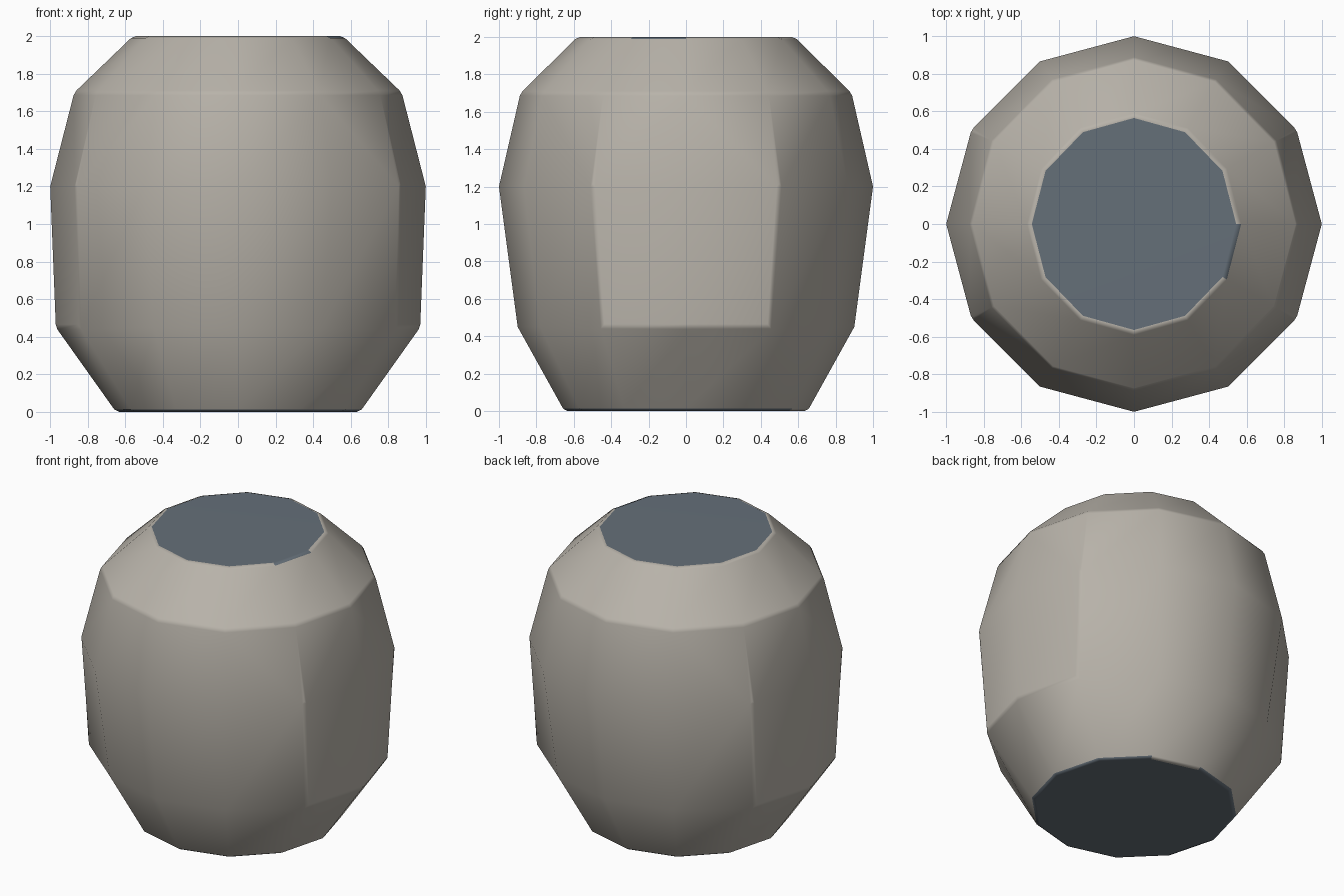
import bpy
import bmesh
from math import atan2, cos, degrees, pi, radians, sin

cube = bpy.data.objects.get("Cube")
if cube:
    bpy.data.objects.remove(cube, do_unlink=True)


def make_material(name, colour):
    mat = bpy.data.materials.new(name)
    mat.use_nodes = True
    mat.diffuse_color = (*colour, 1)
    mat.node_tree.nodes["Principled BSDF"].inputs["Base Color"].default_value = (*colour, 1)
    return mat


SIDES = 12
# Height, radius, sideways scale, outward push of the side panels
PROFILE = [
    (0.0, 0.65, 1.0, 0.0),
    (0.45, 0.90, 1.0, 0.07),
    (1.2, 1.0, 1.0, 0.0),
    (1.7, 0.885, 0.985, 0.0),
    (2.0, 0.58, 0.965, 0.0),
]

# Twelve-sided barrel wall
bm = bmesh.new()
rings = []
for z, radius, x_scale, push in PROFILE:
    ring = []
    for i in range(SIDES):
        a = 2 * pi * i / SIDES
        x = radius * cos(a) * x_scale
        if abs(cos(a)) > 0.8:
            x += push if x > 0 else -push
        ring.append(bm.verts.new((x, radius * sin(a), z)))
    rings.append(ring)
for low, high in zip(rings, rings[1:]):
    for i in range(SIDES):
        j = (i + 1) % SIDES
        bm.faces.new((low[i], low[j], high[j], high[i]))

# Flat end caps
bm.faces.new(rings[0][::-1])
bm.faces.new(rings[-1])
bm.normal_update()

# Narrow bevels on the rims, the shoulder and the panel edges
sharp = [e for e in bm.edges if e.calc_face_angle(0) > radians(30.5)]
bmesh.ops.bevel(bm, geom=sharp, offset=0.015, offset_type='OFFSET',
                segments=1, profile=0.5, affect='EDGES', material=-1)
bm.normal_update()

# Slate caps and bottom rim, with one odd rim face at each end
for face in bm.faces:
    face.smooth = True
    c = face.calc_center_median()
    angle = degrees(atan2(c.y, c.x))
    cap = abs(face.normal.z) > 0.99
    top_chip = c.z > 1.98 and -30 < angle < 0
    bottom_rim = c.z < 0.02 and not 60 < angle < 90
    face.material_index = 1 if cap or top_chip or bottom_rim else 0

mesh = bpy.data.meshes.new("barrel_body")
bm.to_mesh(mesh)
bm.free()
mesh.materials.append(make_material("warm_grey", (0.48, 0.45, 0.40)))
mesh.materials.append(make_material("slate", (0.13, 0.16, 0.19)))
body = bpy.data.objects.new("barrel_body", mesh)
bpy.context.collection.objects.link(body)

# Large faces lead the shading so that bevelled edges stay crisp
weighted = body.modifiers.new("weighted_normals", 'WEIGHTED_NORMAL')
weighted.weight = 50
